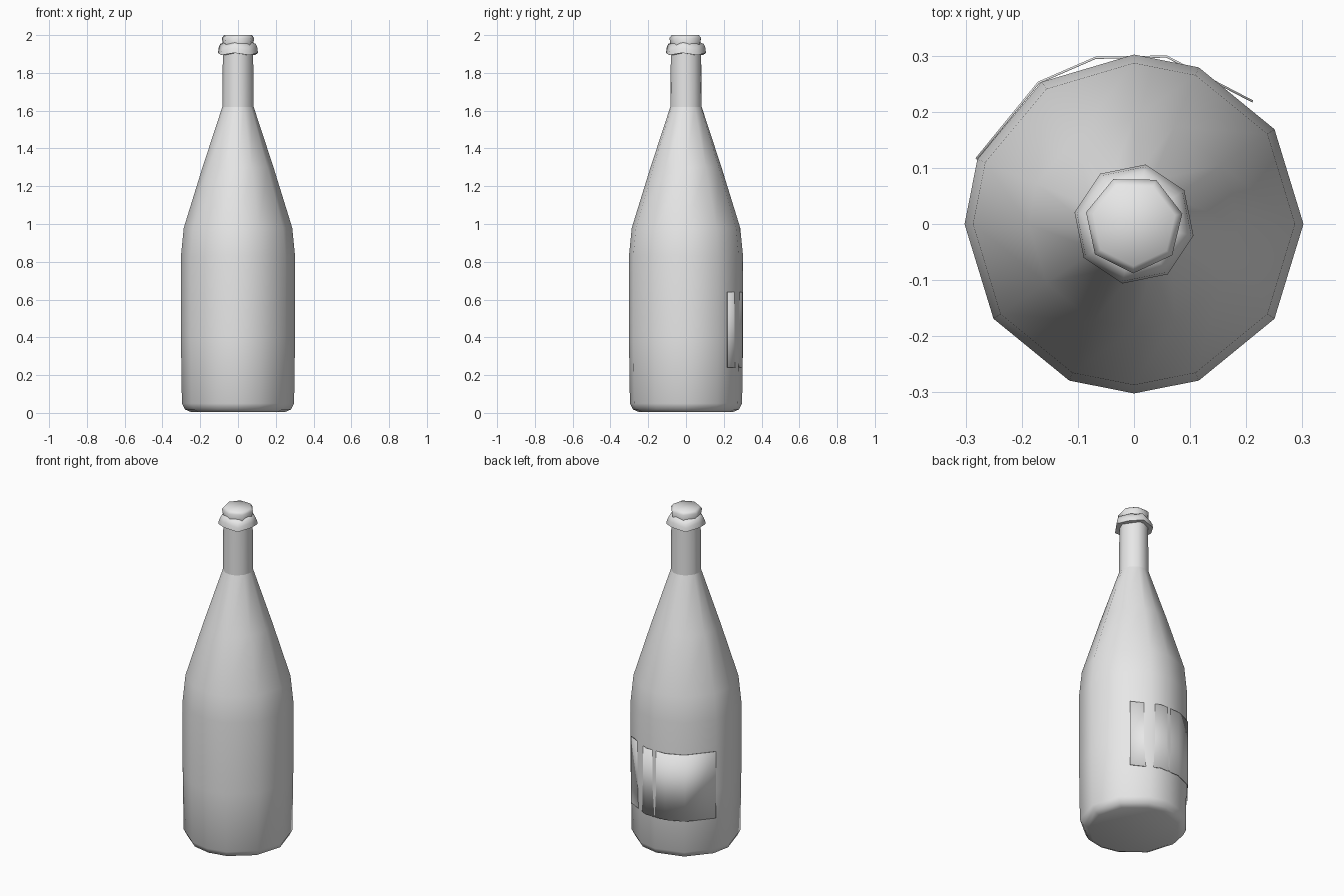
import bpy, bmesh, math

old = bpy.data.objects.get("Cube")
if old:
    bpy.data.objects.remove(old, do_unlink=True)

grey = bpy.data.materials.new("light grey")
grey.use_nodes = True
grey.diffuse_color = (0.8, 0.8, 0.8, 1)
grey.node_tree.nodes["Principled BSDF"].inputs["Base Color"].default_value = (0.8, 0.8, 0.8, 1)


def loft(name, angles, profile, closed=True, caps=True, wave=0.0, smooth=60):
    """Stack rings (radius, height, wave strength) round the z axis."""
    bm = bmesh.new()
    rings = []
    for radius, z, waviness in profile:
        ring = []
        for i, a in enumerate(angles):
            t = math.radians(a)
            lift = wave * waviness * (1 if i % 2 else -1)
            ring.append(bm.verts.new((radius * math.cos(t), radius * math.sin(t), z + lift)))
        rings.append(ring)
    count = len(angles)
    for low, high in zip(rings, rings[1:]):
        for i in range(count if closed else count - 1):
            j = (i + 1) % count
            bm.faces.new((low[i], low[j], high[j], high[i]))
    if caps:
        bm.faces.new(rings[0][::-1])
        bm.faces.new(rings[-1])
    mesh = bpy.data.meshes.new(name)
    bm.to_mesh(mesh)
    bm.free()
    mesh.materials.append(grey)
    obj = bpy.data.objects.new(name, mesh)
    bpy.context.collection.objects.link(obj)
    bpy.ops.object.select_all(action='DESELECT')
    obj.select_set(True)
    bpy.context.view_layer.objects.active = obj
    bpy.ops.object.shade_smooth_by_angle(angle=math.radians(smooth))
    return obj


# Bottle body with uneven low-poly sides
sides = [0, 34, 67.5, 90, 123, 157.5, 180, 214, 247.5, 270, 292.5, 326]
loft("bottle_body", sides, [
    (0.25, 0.005, 0), (0.28, 0.018, 0), (0.297, 0.05, 0), (0.302, 0.4, 0),
    (0.302, 0.83, 0), (0.287, 0.98, 0), (0.188, 1.3, 0), (0.083, 1.62, 0)],
    caps=True)

# Straight neck
loft("bottle_neck", sides, [(0.083, 1.615, 0), (0.08, 1.92, 0)])

# Wavy foil collar
octagon = [34 + 45 * i for i in range(8)]
loft("foil_collar", octagon, [
    (0.078, 1.9, 0.5), (0.108, 1.9, 0.6), (0.104, 1.925, 1), (0.096, 1.943, 1),
    (0.08, 1.957, 0.3)], wave=0.01)

# Stopper
heptagon = [12 + 360 / 7 * i for i in range(7)]
loft("stopper", heptagon, [(0.08, 1.94, 0), (0.088, 1.985, 0), (0.075, 2.0, 0)])

# Thin label wrapped round the back
label = loft("back_label", [46, 79, 103, 124, 157.5],
             [(0.306, 0.24, 0), (0.306, 0.64, 0)], closed=False, caps=False)
plate = label.modifiers.new("thickness", 'SOLIDIFY')
plate.thickness = 0.004
